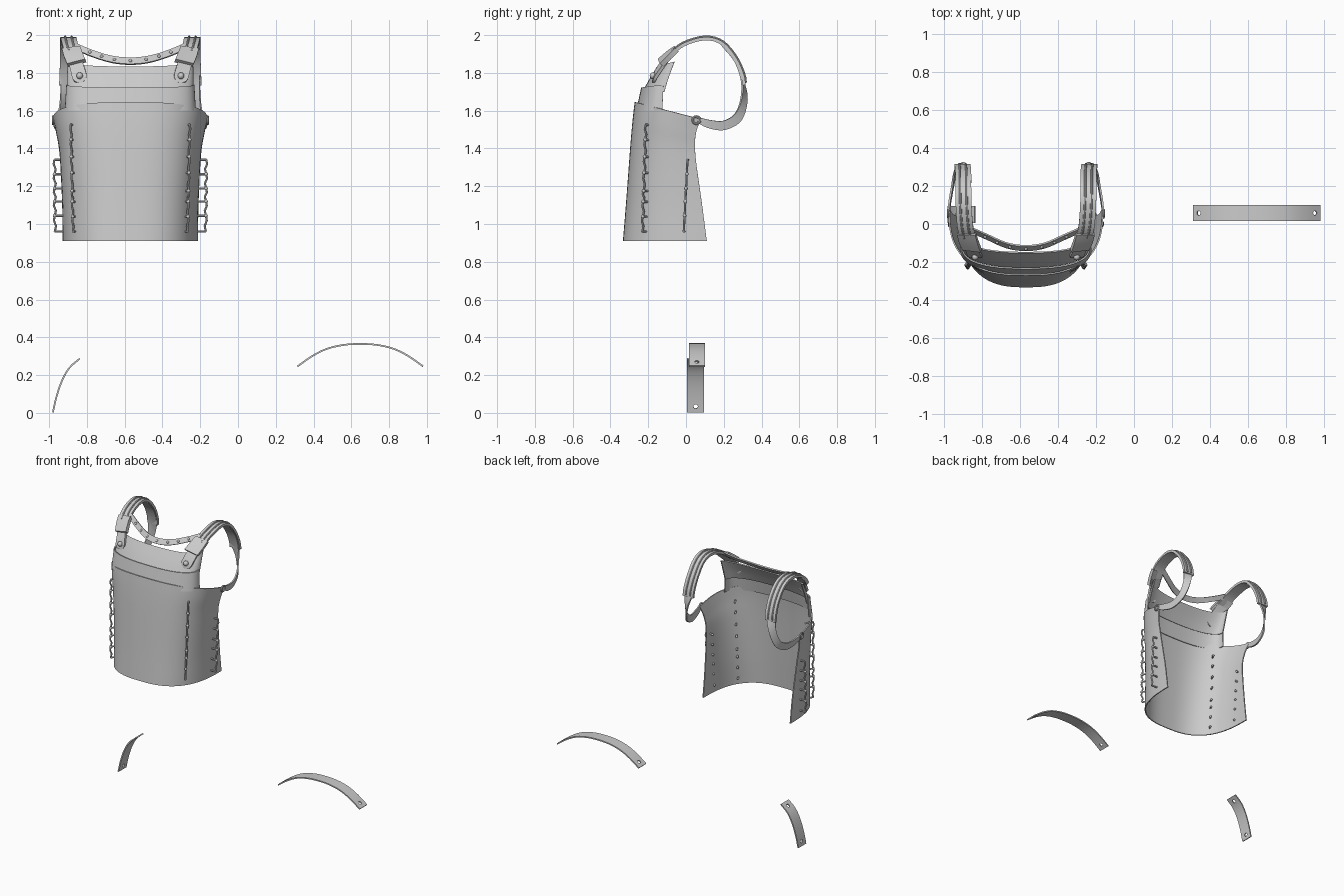
import bpy, bmesh, math
from mathutils import Vector as V

if "Cube" in bpy.data.objects:
    bpy.data.objects.remove(bpy.data.objects["Cube"])

CX = -0.57  # centre of the breastplate


def spline(pts, n):
    """Catmull-Rom through rows of any length."""
    p = [V(q) for q in pts]
    p = [2 * p[0] - p[1]] + p + [2 * p[-1] - p[-2]]
    out = []
    for a, b, c, d in zip(p, p[1:], p[2:], p[3:]):
        for k in range(n):
            t = k / n
            out.append(0.5 * (2 * b + (c - a) * t + (2 * a - 5 * b + 4 * c - d) * t * t
                              + (3 * b - a - 3 * c + d) * t ** 3))
    return out + [p[-2]]


def finish(ob, x=CX, thick=0, mirror=False, cutters=()):
    """Place, thicken, cut, mirror, apply and smooth an object."""
    ob.location.x = x
    if thick:
        m = ob.modifiers.new("thick", 'SOLIDIFY')
        m.thickness, m.offset = thick, 0
    for c in cutters:
        m = ob.modifiers.new("hole", 'BOOLEAN')
        m.object, m.operation, m.solver = c, 'DIFFERENCE', 'EXACT'
    if mirror:
        ob.modifiers.new("mirror", 'MIRROR').merge_threshold = 0.0005
    bpy.context.view_layer.update()
    ev = ob.evaluated_get(bpy.context.evaluated_depsgraph_get())
    me = bpy.data.meshes.new_from_object(ev)
    ob.modifiers.clear()
    ob.data = me
    for c in cutters:
        bpy.data.objects.remove(c)
    bpy.ops.object.select_all(action='DESELECT')
    ob.select_set(True)
    bpy.context.view_layer.objects.active = ob
    bpy.ops.object.shade_smooth_by_angle(angle=math.radians(35))
    return ob


def grid(name, rows):
    me = bpy.data.meshes.new(name)
    w = len(rows[0])
    faces = [(i * w + j, i * w + j + 1, (i + 1) * w + j + 1, (i + 1) * w + j)
             for i in range(len(rows) - 1) for j in range(w - 1)]
    me.from_pydata([v for r in rows for v in r], [], faces)
    ob = bpy.data.objects.new(name, me)
    bpy.context.collection.objects.link(ob)
    return ob


def shell(name, rows, zb, zfront, zside, p, thick=0.008):
    """Curved plate; rows are (height fraction, half width, front y, back y)."""
    out = []
    for t, w, yf, yb in spline(rows, 5):
        row = []
        for k in range(49):
            a = math.radians(-90 + 180 * k / 48)
            s, c = math.sin(a), max(math.cos(a), 0)
            ce = c ** (2 / p)
            zt = zfront + (zside - zfront) * (1 - ce)
            row.append((math.copysign(abs(s) ** (2 / p), s) * w, yb - (yb - yf) * ce,
                        zb + t * (zt - zb)))
        out.append(row)
    return finish(grid(name, out), thick=thick)


def ribbon(name, pts, thick, n=4, **kw):
    """Band; each point is a centre xyz followed by a half-width vector."""
    rows = [(q[:3], q[3:]) for q in spline(pts, n)]
    rows = [[V(c) - V(w), V(c), V(c) + V(w)] for c, w in rows]
    return finish(grid(name, rows), thick=thick, **kw)


def tubes(name, paths, r):
    cu = bpy.data.curves.new(name, 'CURVE')
    cu.dimensions, cu.bevel_depth, cu.bevel_resolution = '3D', r, 2
    cu.use_fill_caps = True
    for path in paths:
        s = cu.splines.new('POLY')
        s.points.add(len(path) - 1)
        for q, v in zip(s.points, path):
            q.co = (*v, 1)
    tmp = bpy.data.objects.new(name + "_tmp", cu)
    bpy.context.collection.objects.link(tmp)
    bpy.context.view_layer.update()
    me = bpy.data.meshes.new_from_object(tmp.evaluated_get(bpy.context.evaluated_depsgraph_get()))
    bpy.data.objects.remove(tmp)
    ob = bpy.data.objects.new(name, me)
    bpy.context.collection.objects.link(ob)
    return finish(ob, mirror=True)


def knobs(name, pts, r):
    bm = bmesh.new()
    for p in pts:
        vs = bmesh.ops.create_uvsphere(bm, u_segments=10, v_segments=6, radius=r)['verts']
        bmesh.ops.translate(bm, verts=vs, vec=p)
    me = bpy.data.meshes.new(name)
    bm.to_mesh(me)
    ob = bpy.data.objects.new(name, me)
    bpy.context.collection.objects.link(ob)
    return finish(ob, mirror=True)


# Overlapping plates
shell("main_plate", [(0, .355, -.33, .11), (.3, .357, -.312, .085), (.7, .37, -.29, .05),
                     (.88, .388, -.278, .052), (1, .405, -.268, .08)], .91, 1.645, 1.555, 2.7)
shell("middle_plate", [(0, .343, -.26, -.125), (1, .335, -.233, -.12)], 1.60, 1.722, 1.738, 2.5)
shell("upper_plate", [(0, .332, -.226, -.115), (.5, .331, -.19, -.09), (1, .328, -.15, -.06)],
      1.70, 1.832, 1.86, 2.4)

# Neck band with rivets
neck = [(0, -.127, 1.862), (.1, -.113, 1.872), (.2, -.07, 1.902), (.28, -.035, 1.935)]
ribbon("neck_band", [(-x, y, z, 0, .012, .017) for x, y, z in neck[:0:-1]]
       + [(*q, 0, .012, .017) for q in neck], .01)
dots = spline(neck, 6)
knobs("neck_rivets", [dots[k] + V((0, -.004, .002)) for k in (0, 5, 9, 13)], .009)

# Shoulder straps: front tab, clasp, padded top, twisted lower loop
ribbon("strap_tab", [(.266, -.172, 1.748, .010, 0, 0), (.267, -.171, 1.755, .024, 0, -.003),
                     (.268, -.168, 1.768, .034, .002, -.005), (.27, -.163, 1.785, .038, .004, -.007),
                     (.285, -.128, 1.84, .036, .006, -.008), (.305, -.08, 1.9, .036, .004, -.006)],
       .016, n=2, mirror=True)
ribbon("strap_clasp", [(.284, -.135, 1.853, .048, .006, -.012), (.302, -.09, 1.895, .049, .004, -.010),
                       (.313, -.05, 1.928, .048, .002, -.006)], .026, n=2, mirror=True)
top = [(.302, -.085, 1.893), (.32, -.01, 1.95), (.328, .1, 1.981), (.33, .19, 1.957),
       (.33, .26, 1.875), (.333, .298, 1.79), (.335, .307, 1.735)]
ribbon("strap_top", [(*q, .042, 0, 0) for q in top], .018, mirror=True)
ribbon("strap_loop", [(.33, .19, 1.948, .036, 0, 0), (.33, .258, 1.865, .036, 0, 0),
                      (.335, .298, 1.76, .033, -.003, 0), (.35, .307, 1.66, .02, -.016, 0),
                      (.371, .275, 1.565, .009, -.017, .017), (.386, .2, 1.522, .004, -.004, .024),
                      (.40, .12, 1.53, .002, .005, .021), (.407, .065, 1.551, .001, .006, .013)],
       .01, n=5, mirror=True)
fine = spline(top, 4)[1:-1]
centre = V((0, .1, 1.75))
tubes("strap_cords", [[q + V((dx, 0, 0)) + (V((q.x, q.y, q.z)) - V((q.x, centre.y, centre.z))).normalized() * .011
                       for q in fine] for dx in (-.017, .017)], .006)
knobs("tab_rivet", [(.268, -.174, 1.785)], .018)

# Rings that hold the loops to the main plate
tubes("strap_rings", [[V((.41, .055 + .02 * math.cos(a), 1.55 + .02 * math.sin(a)))
                       for a in [2 * math.pi * k / 16 for k in range(17)]]], .006)


# Laces standing off the main plate
def lace(name, low, high, inward, stops):
    low, high, inward = V(low), V(high), V(inward)
    on = [low.lerp(high, t) for t in stops]
    path = []
    for k, (a, b) in enumerate(zip(on, on[1:])):
        path += [a, a.lerp(b, .35) + inward * .12, a.lerp(b, .7) - inward * .08]
    path.append(on[-1])
    tubes(name, [path] + [[q, q + inward] for q in on], .006)
    knobs(name + "_knots", on[1:-1], .010)
    knobs(name + "_inner_knots", [q + inward for q in on], .008)


lace("front_lace", (.304, -.232, .96), (.316, -.214, 1.525), (-.028, .046, 0),
     (0, .14, .28, .38, .55, .7, .86, 1))
lace("side_lace", (.40, -.012, .96), (.402, .008, 1.34), (-.055, .004, 0),
     (0, .22, .42, .60, .80, 1))


# Loose curved strips with a hole near each end
def strip(name, prof, y0, y1, holes):
    cy, hw = (y0 + y1) / 2, (y1 - y0) / 2
    cutters = []
    for x, z, nx, nz in holes:
        bpy.ops.mesh.primitive_cylinder_add(vertices=14, radius=.012, depth=.08, location=(x, cy, z))
        c = bpy.context.object
        c.rotation_mode = 'QUATERNION'
        c.rotation_quaternion = V((nx, 0, nz)).to_track_quat('Z', 'Y')
        c.hide_render = True
        cutters.append(c)
    ribbon(name, [(x, cy, z, 0, hw, 0) for x, z in prof], .009, n=3, x=0, cutters=cutters)


strip("long_strip", [(.315, .246), (.39, .299), (.47, .339), (.56, .36), (.647, .365),
                     (.735, .36), (.825, .339), (.905, .299), (.98, .246)], .015, .1,
      [(.343, .267, -.55, .83), (.952, .267, .55, .83)])
strip("short_strip", [(-.98, .003), (-.961, .085), (-.932, .17), (-.893, .238), (-.838, .287)],
      .006, .096, [(-.973, .035, -.97, .22), (-.865, .265, -.66, .75)])
